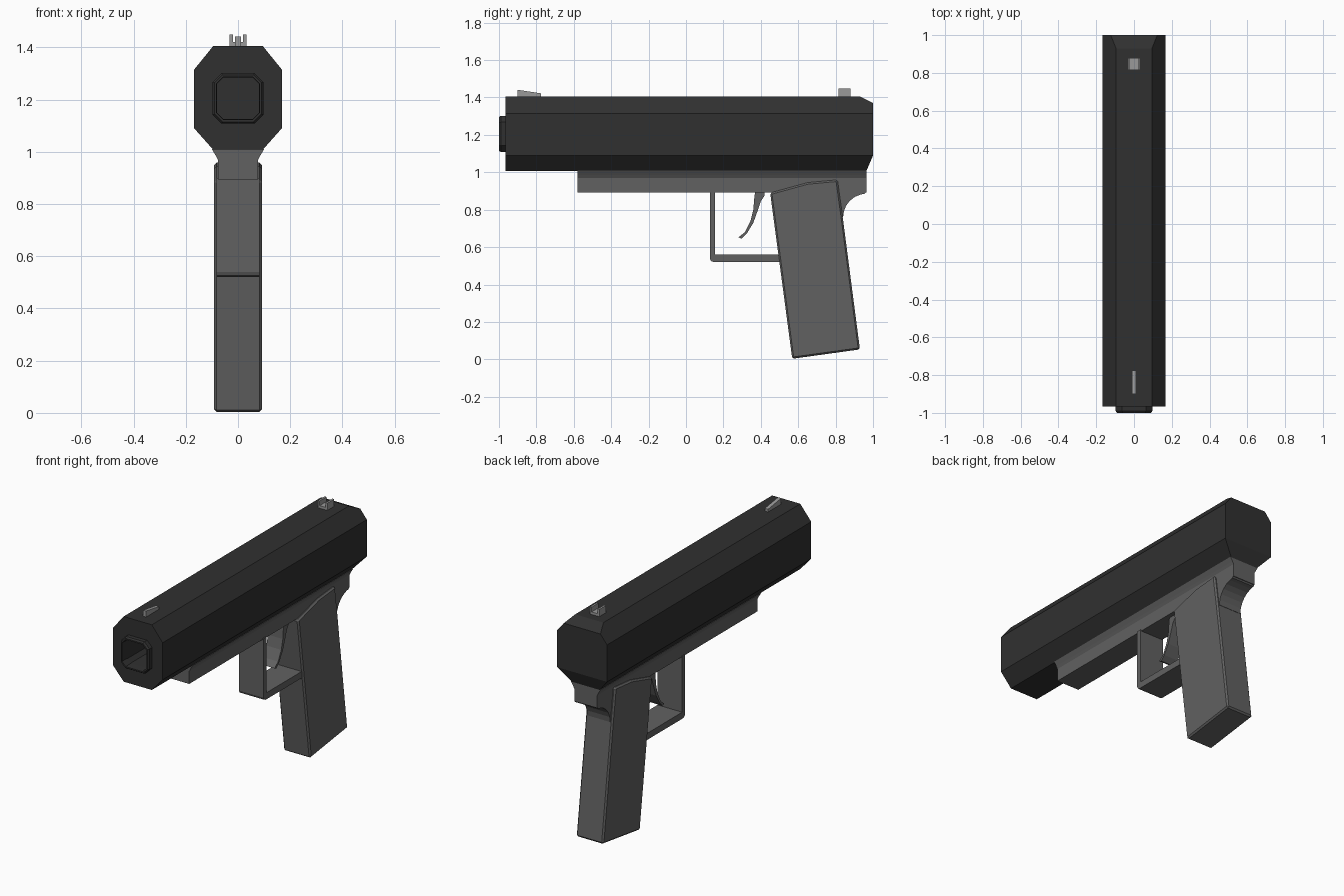
import bpy, bmesh, math
from mathutils import Vector

if "Cube" in bpy.data.objects:
    bpy.data.objects.remove(bpy.data.objects["Cube"])


def material(name, v):
    m = bpy.data.materials.new(name)
    m.diffuse_color = (v, v, v, 1)
    m.use_nodes = True
    m.node_tree.nodes["Principled BSDF"].inputs["Base Color"].default_value = m.diffuse_color
    return m


DARK = material("dark_metal", 0.03)
MID = material("grey_polymer", 0.12)
LIGHT = material("light_metal", 0.32)


def finish(name, bm, mat, bevel=0):
    bmesh.ops.recalc_face_normals(bm, faces=bm.faces)
    me = bpy.data.meshes.new(name)
    bm.to_mesh(me)
    bm.free()
    me.materials.append(mat)
    ob = bpy.data.objects.new(name, me)
    bpy.context.collection.objects.link(ob)
    if bevel:
        mod = ob.modifiers.new("bevel", 'BEVEL')
        mod.width, mod.segments = bevel, 1
        mod.limit_method, mod.angle_limit = 'ANGLE', math.radians(40)
    return ob


def loft(rings, closed=False):
    """Skin a list of equal-length point rings; cap the ends or close the loop."""
    bm = bmesh.new()
    vs = [[bm.verts.new(p) for p in r] for r in rings]
    n = len(vs[0])
    pairs = list(zip(vs, vs[1:])) + ([(vs[-1], vs[0])] if closed else [])
    for a, b in pairs:
        for i in range(n):
            j = (i + 1) % n
            bm.faces.new((a[i], a[j], b[j], b[i]))
    if not closed:
        bm.faces.new(vs[0])
        bm.faces.new(vs[-1])
    return bm


def side_prism(name, yz, x0, x1, mat, bevel=0):
    bm = loft([[(x, y, z) for y, z in yz] for x in (x0, x1)])
    return finish(name, bm, mat, bevel)


def mirrored(half):
    return half + [(-x, z) for x, z in reversed(half)]


def ring(xz, y):
    return [(x, y, z) for x, z in xz]


def bore(r, c, zc=1.205):
    return mirrored([(c, zc - r), (r, zc - c), (r, zc + c), (c, zc + r)])


# slide: octagonal bar with a bore recess in the front
octagon = mirrored([(0.095, 1.008), (0.168, 1.09), (0.168, 1.315), (0.095, 1.405)])
bm = loft([ring(octagon, 1.0), ring(octagon, -0.965),
           ring(bore(0.082, 0.06), -0.965), ring(bore(0.082, 0.06), -0.6)])
# chamfer the rear at the top and bottom
for co, no in (((0, 0.93, 1.405), (0, 0.035, 0.07)),
               ((0, 0.965, 1.008), (0, 0.082, -0.035))):
    cut = bmesh.ops.bisect_plane(bm, geom=bm.verts[:] + bm.edges[:] + bm.faces[:],
                                 plane_co=co, plane_no=Vector(no).normalized(),
                                 clear_outer=True)
    edges = [e for e in cut["geom_cut"] if isinstance(e, bmesh.types.BMEdge)]
    bmesh.ops.holes_fill(bm, edges=edges)
finish("slide", bm, DARK)

# barrel: chamfered square tube end
finish("barrel", loft([ring(bore(0.097, 0.063), -0.95), ring(bore(0.097, 0.063), -0.99),
                       ring(bore(0.09, 0.06), -1.0), ring(bore(0.082, 0.056), -1.0),
                       ring(bore(0.08, 0.056), -0.95)], closed=True), DARK)

# frame rail with flared top
rail = mirrored([(0.077, 0.893), (0.077, 0.97), (0.085, 0.985), (0.1, 1.01)])
finish("frame_rail", loft([ring(rail, -0.58), ring(rail, 0.965)]), MID)

# rear tang with its concave curve
arc = [(0.965 - 0.125 * math.cos(t), 0.76 + 0.125 * math.sin(t))
       for t in (math.radians(90 * i / 6) for i in range(6))]
side_prism("tang", [(0.7, 0.95), (0.7, 0.76)] + arc +
           [(0.955, 0.885), (0.965, 0.9), (0.965, 0.95)], -0.077, 0.077, MID)

# grip
side_prism("grip", [(0.45, 0.89), (0.568, 0.003), (0.93, 0.053), (0.838, 0.76),
                    (0.81, 0.96), (0.65, 0.945)], -0.091, 0.091, MID, 0.009)

# trigger guard with a rounded corner
side_prism("trigger_guard", [(0.127, 0.9), (0.127, 0.54), (0.133, 0.526), (0.148, 0.52),
                             (0.52, 0.52), (0.52, 0.56), (0.155, 0.56), (0.155, 0.9)],
           -0.083, 0.083, MID)

# trigger
side_prism("trigger", [(0.37, 0.9), (0.365, 0.86), (0.36, 0.80), (0.345, 0.74),
                       (0.315, 0.68), (0.28, 0.652), (0.298, 0.645), (0.325, 0.672),
                       (0.36, 0.73), (0.385, 0.8), (0.4, 0.845), (0.42, 0.875),
                       (0.42, 0.9)], -0.05, 0.05, MID)

# front sight wedge and notched rear sight
side_prism("front_sight", [(-0.9, 1.4), (-0.9, 1.441), (-0.775, 1.422), (-0.775, 1.4)],
           -0.011, 0.011, LIGHT)
notch = mirrored([(0.032, 1.4), (0.032, 1.449), (0.02, 1.449), (0.02, 1.42)])
finish("rear_sight", loft([ring(notch, 0.815), ring(notch, 0.88)]), LIGHT)
